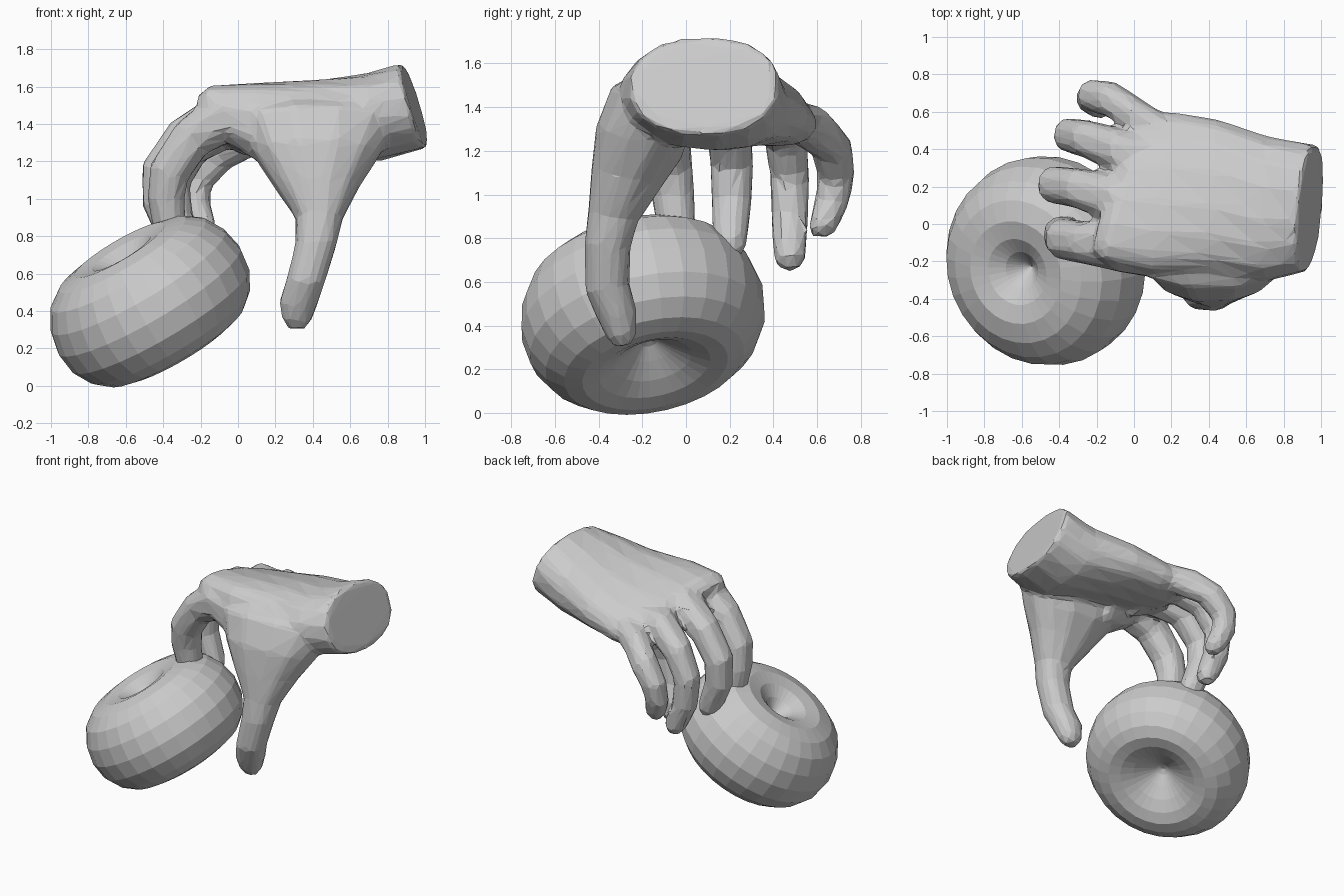
import bpy, bmesh
from math import sin, cos, pi, copysign
from mathutils import Vector

if "Cube" in bpy.data.objects:
    bpy.data.objects.remove(bpy.data.objects["Cube"])


def finish(name, bm):
    bmesh.ops.recalc_face_normals(bm, faces=bm.faces[:])
    mesh = bpy.data.meshes.new(name)
    bm.to_mesh(mesh)
    bm.free()
    obj = bpy.data.objects.new(name, mesh)
    bpy.context.collection.objects.link(obj)
    return obj


def loft(name, sections, sides, power=0.9):
    """Skin rings given as (centre, half width, half thickness, width direction)."""
    bm = bmesh.new()
    pts = [Vector(s[0]) for s in sections]
    rings = []
    for i, (c, hw, ht, wdir) in enumerate(sections):
        t = (pts[min(i + 1, len(pts) - 1)] - pts[max(i - 1, 0)]).normalized()
        w = Vector(wdir).normalized()
        n = t.cross(w).normalized()
        ring = []
        for k in range(sides):
            a = 2 * pi * (k + 0.5) / sides
            u = copysign(abs(cos(a)) ** power, cos(a))
            v = copysign(abs(sin(a)) ** power, sin(a))
            ring.append(bm.verts.new(pts[i] + w * hw * u + n * ht * v))
        rings.append(ring)
    for a, b in zip(rings, rings[1:]):
        for k in range(sides):
            j = (k + 1) % sides
            bm.faces.new((a[k], a[j], b[j], b[k]))
    bm.faces.new(rings[0])
    bm.faces.new(rings[-1])
    return finish(name, bm)


def finger(name, path):
    """Finger from (x, y, z, radius) joints, with a rounded tip."""
    secs = [((x, y, z), r, r, (0, 1, 0)) for x, y, z, r in path]
    p, q = Vector(path[-2][:3]), Vector(path[-1][:3])
    d, r = (q - p).normalized(), path[-1][3]
    secs.append((q + d * r * 0.6, r * 0.85, r * 0.8, (0, 1, 0)))
    secs.append((q + d * r * 1.0, r * 0.45, r * 0.4, (0, 1, 0)))
    return loft(name, secs, 8)


# Fruit: tilted body of revolution with soft dimples
profile = [(0, 0.14), (0.04, 0.18), (0.10, 0.25), (0.18, 0.30), (0.28, 0.318),
           (0.39, 0.29), (0.48, 0.225), (0.54, 0.12), (0.565, 0),
           (0.55, -0.12), (0.495, -0.22), (0.42, -0.285), (0.34, -0.31),
           (0.26, -0.295), (0.18, -0.255), (0.10, -0.20), (0.04, -0.155),
           (0, -0.14)]
bm = bmesh.new()
vs = [bm.verts.new((x, 0, z)) for x, z in profile]
es = [bm.edges.new(e) for e in zip(vs, vs[1:])]
bmesh.ops.spin(bm, geom=vs + es, axis=(0, 0, 1), cent=(0, 0, 0),
               steps=28, angle=2 * pi)
bmesh.ops.remove_doubles(bm, verts=bm.verts[:], dist=0.0005)
fruit = finish("fruit", bm)
fruit.rotation_mode = 'QUATERNION'
fruit.rotation_quaternion = Vector((-0.5, -0.19, 0.85)).to_track_quat('Z', 'Y')
fruit.location = (-0.475, -0.2, 0.456)

# Palm and wrist
palm = loft("palm", [
    ((0.945, 0.085, 1.5), 0.345, 0.24, (0.09, 1, 0)),
    ((0.72, 0.08, 1.435), 0.39, 0.235, (0.04, 1, -0.1)),
    ((0.42, 0.15, 1.43), 0.42, 0.19, (0.05, 1, -0.2)),
    ((0.15, 0.17, 1.42), 0.45, 0.16, (0.12, 1, -0.28)),
    ((-0.05, 0.19, 1.42), 0.43, 0.135, (0.28, 0.9, -0.3)),
    ((-0.12, 0.19, 1.41), 0.37, 0.09, (0.28, 0.9, -0.3)),
], 16, 0.9)

# Thumb with its broad web
X = (1, 0, 0)
thumb = loft("thumb", [
    ((0.42, -0.06, 1.52), 0.46, 0.10, X),
    ((0.42, -0.16, 1.40), 0.43, 0.21, X),
    ((0.42, -0.215, 1.24), 0.345, 0.215, X),
    ((0.42, -0.275, 1.08), 0.24, 0.17, X),
    ((0.435, -0.335, 0.90), 0.13, 0.12, X),
    ((0.42, -0.36, 0.77), 0.115, 0.108, X),
    ((0.365, -0.36, 0.57), 0.108, 0.105, X),
    ((0.325, -0.315, 0.45), 0.108, 0.095, X),
    ((0.315, -0.295, 0.36), 0.085, 0.075, X),
    ((0.315, -0.29, 0.305), 0.05, 0.045, X),
], 12)

# Four curled fingers
fingers = [finger("index_finger", [
    (0.25, -0.10, 1.38, 0.20), (0.10, -0.11, 1.39, 0.185),
    (-0.08, -0.11, 1.44, 0.155),
    (-0.25, -0.10, 1.32, 0.12), (-0.37, -0.08, 1.14, 0.115),
    (-0.385, -0.06, 1.0, 0.105), (-0.36, -0.04, 0.80, 0.09)]),
    finger("middle_finger", [
        (0.10, 0.10, 1.40, 0.16), (-0.10, 0.13, 1.435, 0.14),
        (-0.29, 0.19, 1.33, 0.112), (-0.42, 0.21, 1.15, 0.105),
        (-0.42, 0.21, 0.98, 0.098), (-0.34, 0.20, 0.78, 0.085)]),
    finger("ring_finger", [
        (0.12, 0.34, 1.37, 0.13), (-0.08, 0.39, 1.38, 0.125),
        (-0.25, 0.455, 1.27, 0.105), (-0.345, 0.475, 1.09, 0.095),
        (-0.325, 0.475, 0.90, 0.09), (-0.25, 0.475, 0.73, 0.08)]),
    finger("little_finger", [
        (0.24, 0.46, 1.37, 0.08), (0.02, 0.57, 1.31, 0.11),
        (-0.12, 0.665, 1.22, 0.10), (-0.22, 0.69, 1.09, 0.09),
        (-0.23, 0.67, 0.97, 0.085), (-0.19, 0.635, 0.87, 0.075)])]

# Fuse palm, thumb and fingers into one faceted hand
bpy.ops.object.select_all(action='DESELECT')
for part in [palm, thumb] + fingers:
    part.select_set(True)
bpy.context.view_layer.objects.active = palm
bpy.ops.object.join()
hand = palm
hand.name = "hand"
mod = hand.modifiers.new("fuse", 'REMESH')
mod.mode = 'VOXEL'
mod.voxel_size = 0.018
mod = hand.modifiers.new("soften", 'SMOOTH')
mod.factor, mod.iterations = 0.5, 14
mod = hand.modifiers.new("facet", 'DECIMATE')
mod.ratio = 0.045
for mod in list(hand.modifiers):
    bpy.ops.object.modifier_apply(modifier=mod.name)
for f in hand.data.polygons:
    f.use_smooth = False
